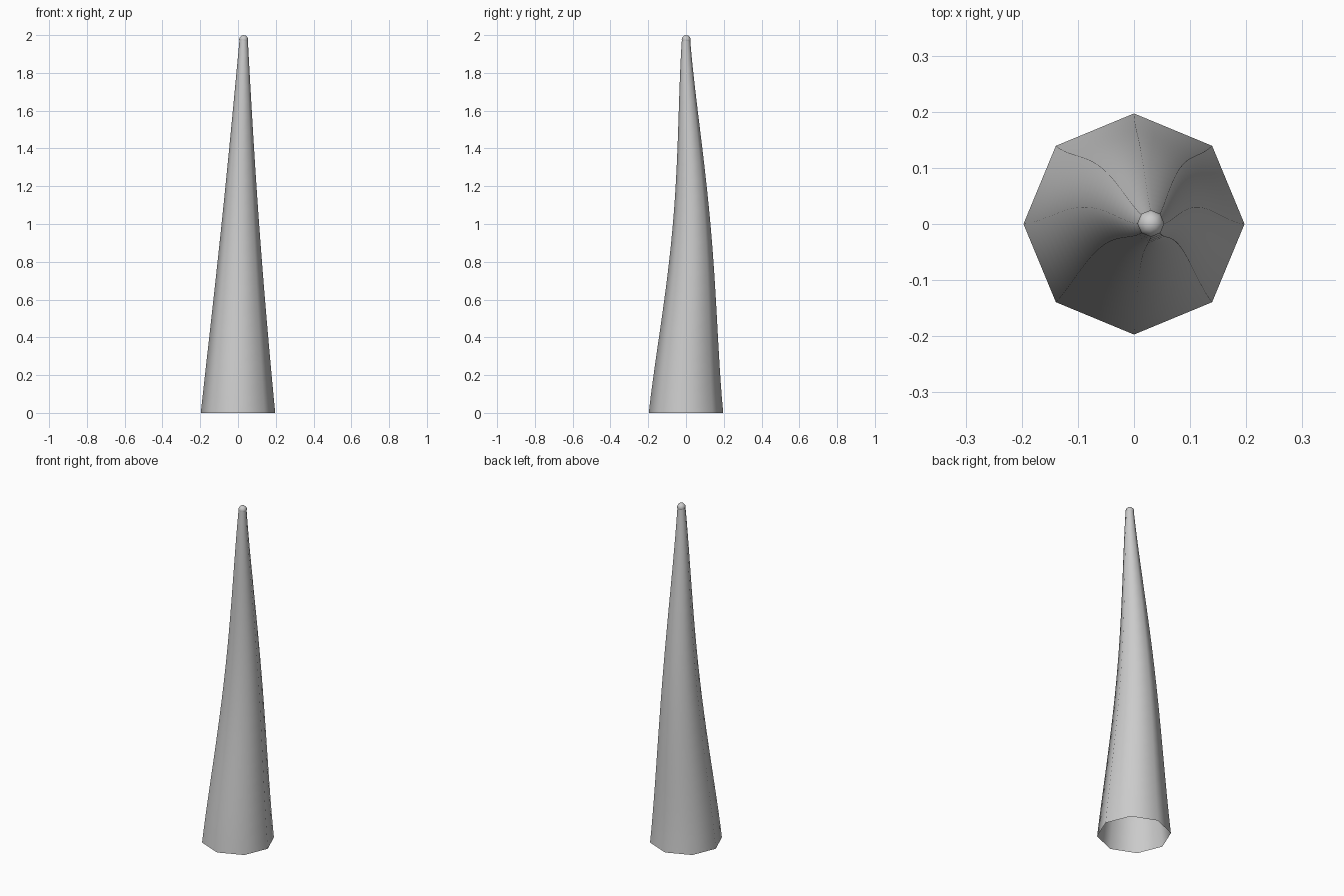
import bpy, bmesh
from math import sin, cos, pi

if "Cube" in bpy.data.objects:
    bpy.data.objects.remove(bpy.data.objects["Cube"])

SIDES, RINGS = 8, 24
H, R0, R1 = 1.975, 0.197, 0.022


def centre(t):
    # gentle sideways lean plus a soft bow towards the back
    return 0.03 * t ** 1.3, 0.03 * sin(pi * t) ** 1.6


def finish(name, bm):
    bmesh.ops.recalc_face_normals(bm, faces=bm.faces)
    mesh = bpy.data.meshes.new(name)
    bm.to_mesh(mesh)
    bm.free()
    mesh.polygons.foreach_set("use_smooth", [True] * len(mesh.polygons))
    obj = bpy.data.objects.new(name, mesh)
    bpy.context.collection.objects.link(obj)
    return obj


# Tapered horn body, open at the bottom
bm = bmesh.new()
rings = []
for i in range(RINGS + 1):
    t = i / RINGS
    cx, cy = centre(t)
    r = R0 + (R1 - R0) * t - 0.009 * sin(pi * t)
    rings.append([bm.verts.new((cx + r * cos(2 * pi * k / SIDES),
                                cy + r * sin(2 * pi * k / SIDES), H * t))
                  for k in range(SIDES)])
for a, b in zip(rings, rings[1:]):
    for k in range(SIDES):
        n = (k + 1) % SIDES
        bm.faces.new((a[k], a[n], b[n], b[k]))
finish("horn_body", bm)

# Small rounded tip
bm = bmesh.new()
bmesh.ops.create_uvsphere(bm, u_segments=8, v_segments=6, radius=0.024)
tip = finish("horn_tip", bm)
tip.location = (0.03, 0.001, 2 - 0.024)
